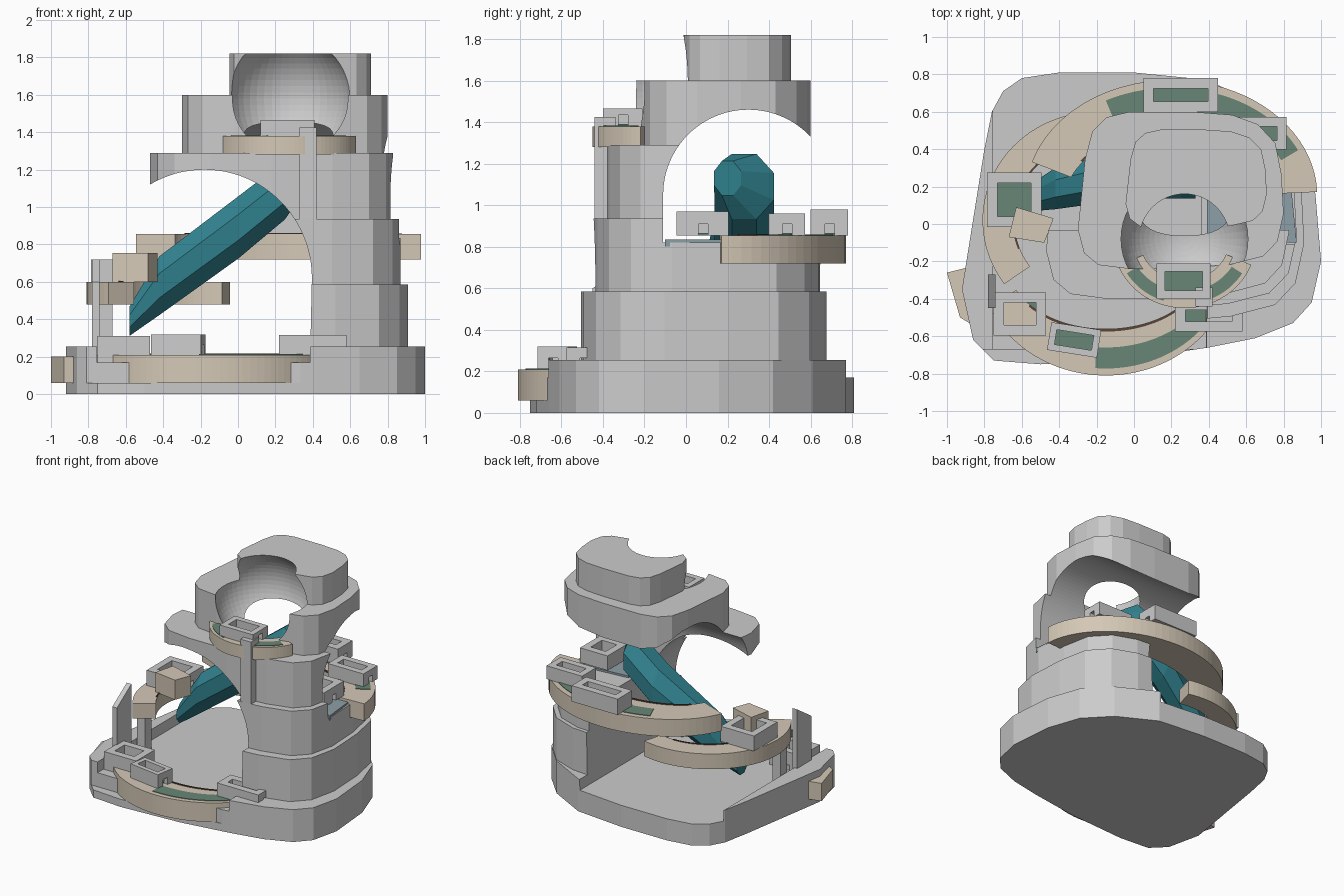
import bpy, bmesh
from math import sin, cos, radians, pi
from mathutils import Matrix

if "Cube" in bpy.data.objects:
    bpy.data.objects.remove(bpy.data.objects["Cube"])


def material(name, rgb):
    m = bpy.data.materials.new(name)
    m.diffuse_color = (*rgb, 1)
    m.use_nodes = True
    m.node_tree.nodes["Principled BSDF"].inputs["Base Color"].default_value = m.diffuse_color
    return m


BEIGE = material("warm_stone", (0.66, 0.58, 0.47))
GREEN = material("planting", (0.14, 0.24, 0.18))
TEAL = material("teal", (0.03, 0.22, 0.27))
GLASS = material("glass", (0.27, 0.35, 0.39))
BROWN = material("trim", (0.1, 0.06, 0.04))


def finish(name, bm, mat=None):
    bmesh.ops.recalc_face_normals(bm, faces=bm.faces)
    me = bpy.data.meshes.new(name)
    bm.to_mesh(me)
    bm.free()
    ob = bpy.data.objects.new(name, me)
    bpy.context.collection.objects.link(ob)
    if mat:
        me.materials.append(mat)
    return ob


def prism(name, pts, lo, hi, axis="z", mat=None):
    """Extrude a 2D outline along an axis."""
    place = {"z": lambda p, h: (p[0], p[1], h),
             "y": lambda p, h: (p[0], h, p[1]),
             "x": lambda p, h: (h, p[0], p[1])}[axis]
    bm = bmesh.new()
    a = [bm.verts.new(place(p, lo)) for p in pts]
    b = [bm.verts.new(place(p, hi)) for p in pts]
    bm.faces.new(a)
    bm.faces.new(b[::-1])
    for i in range(len(pts)):
        j = (i + 1) % len(pts)
        bm.faces.new((a[i], a[j], b[j], b[i]))
    return finish(name, bm, mat)


def box(name, x0, x1, y0, y1, z0, z1, mat=None):
    return prism(name, [(x0, y0), (x1, y0), (x1, y1), (x0, y1)], z0, z1, "z", mat)


def arc(cx, cy, rx, ry, a0, a1, n):
    return [(cx + rx * cos(radians(a0 + (a1 - a0) * i / n)),
             cy + ry * sin(radians(a0 + (a1 - a0) * i / n))) for i in range(n + 1)]


def crescent(name, c, outer, inner, a0, a1, z0, z1, mat=BEIGE):
    pts = arc(*c, *outer, a0, a1, 36) + arc(*c, *inner, a1, a0, 36)
    return prism(name, pts, z0, z1, "z", mat)


# Cavity cutters: arch from front to back, arch from side to side, upper bowl
arch_front = prism("cutter_front_arch", [(0.385, 0.17), *arc(-0.18, 0.62, 0.575, 0.58, 0, 180, 48),
                                         (-0.755, 0.17)], -1.2, 1.2, "y")
arch_side = prism("cutter_side_arch", [(0.9, 0.82), (0.9, 1.05), *arc(0.3, 1.05, 0.41, 0.41, 0, 180, 48),
                                       (-0.11, 0.82)], -1.2, 1.2, "x")
bm = bmesh.new()
bmesh.ops.create_uvsphere(bm, u_segments=48, v_segments=32, radius=0.34,
                          matrix=Matrix.Translation((0.27, -0.08, 1.58)))
bowl = finish("cutter_bowl", bm)
ledge = box("cutter_front_ledge", -1.2, 0.37, -1.2, -0.67, 0.06, 0.5)

# Stacked rock layers sharing one rounded outline, fitted to each bounding box
OUTLINE = [(-0.6, 0.78), (-0.4, 0.81), (0, 0.81), (0.4, 0.77), (0.7, 0.61), (0.88, 0.42), (0.97, 0.16),
           (1.0, -0.2), (0.95, -0.42), (0.85, -0.53), (0.65, -0.61), (0.4, -0.66), (0, -0.72), (-0.5, -0.75),
           (-0.75, -0.73), (-0.86, -0.62), (-0.92, -0.35), (-0.8, 0.4), (-0.76, 0.6), (-0.7, 0.71)]
# squarer outline used by the upper slabs
SLAB = [(-0.72, 0.93), (-0.5, 1), (0.1, 1), (0.5, 0.96), (0.75, 0.84), (0.92, 0.6), (0.98, 0.2), (1, -0.3),
        (0.94, -0.65), (0.8, -0.84), (0.5, -0.94), (0, -1), (-0.5, -1), (-0.8, -0.95), (-0.94, -0.8),
        (-1, -0.5), (-0.93, 0.4), (-0.86, 0.75)]
BASE = [((x - 0.04) / 0.96, (y - 0.03) / 0.78) for x, y in OUTLINE]
LAYERS = [("base", BASE, -0.92, 1.0, -0.75, 0.81, 0, 0.255),
          ("lower_wall", SLAB, -0.65, 0.91, -0.53, 0.69, 0.255, 0.585),
          ("middle_wall", SLAB, -0.6, 0.87, -0.46, 0.66, 0.585, 0.935),
          ("upper_wall", SLAB, -0.47, 0.83, -0.4, 0.63, 0.935, 1.29),
          ("upper_slab", SLAB, -0.3, 0.8, -0.24, 0.6, 1.29, 1.6),
          ("top_slab", SLAB, -0.045, 0.71, -0.025, 0.505, 1.6, 1.82)]
CUTS = {"base": (arch_front, ledge), "lower_wall": (arch_front,),
        "middle_wall": (arch_front, arch_side), "upper_wall": (arch_front, arch_side, bowl),
        "upper_slab": (arch_side, bowl), "top_slab": (bowl,)}
for name, shape, x0, x1, y0, y1, z0, z1 in LAYERS:
    pts = [((x0 + x1) / 2 + x * (x1 - x0) / 2, (y0 + y1) / 2 + y * (y1 - y0) / 2) for x, y in shape]
    ob = prism(name, pts, z0, z1)
    bpy.context.view_layer.objects.active = ob
    for cutter in CUTS[name]:
        mod = ob.modifiers.new("cavity", "BOOLEAN")
        mod.operation = "DIFFERENCE"
        mod.solver = "EXACT"
        mod.object = cutter
        bpy.ops.object.modifier_apply(modifier=mod.name)
for cutter in (arch_front, arch_side, bowl, ledge):
    bpy.data.objects.remove(cutter)

# Curved terraces with planting strips and inner trim
# name, centre, outer radii, inner radii, start, end, bottom, top, planting spans
TERRACES = [
    ("front_terrace", (-0.15, -0.2), (0.68, 0.61), (0.53, 0.36), 205, 330, 0.06, 0.21, [(265, 322)]),
    ("left_terrace", (-0.2, 0.02), (0.61, 0.58), (0.44, 0.42), 75, 216, 0.48, 0.6, [(160, 180)]),
    ("back_terrace", (0.2, 0.15), (0.78, 0.62), (0.56, 0.34), 2, 163, 0.72, 0.855, [(25, 118)]),
    ("upper_terrace", (0.27, -0.08), (0.385, 0.37), (0.24, 0.22), 203, 338, 1.28, 1.38,
     [(212, 252), (288, 328)])]
for name, c, out, inn, a0, a1, z0, z1, spans in TERRACES:
    crescent(name, c, out, inn, a0, a1, z0, z1)
    def mix(t):
        return tuple(i + (o - i) * t for i, o in zip(inn, out))
    for s0, s1 in spans:
        crescent(name + "_planting", c, mix(0.85), mix(0.4), s0, s1, z1 - 0.01, z1 + 0.004, GREEN)
    if name != "upper_terrace":
        crescent(name + "_trim", c, mix(0.06), mix(0.01), a0 + 15, a1 - 15, z1 - 0.01, z1 + 0.006, BROWN)


# Courtyard houses: four walls round a planted court, with a small window in one side
def house(name, cx, cy, w, d, rot, z0, z1, t=0.055):
    parts = [(-w / 2, w / 2, -d / 2, -d / 2 + t, z0, z1, None),
             (-w / 2, w / 2, d / 2 - t, d / 2, z0, z1, None),
             (-w / 2, -w / 2 + t, -d / 2 + t, d / 2 - t, z0, z1, None),
             (w / 2 - t, w / 2, -d / 2 + t, d / 2 - t, z0 + 0.055, z1, None),
             (w / 2 - t, w / 2, -d / 2 + t, -0.02, z0, z0 + 0.055, None),
             (w / 2 - t, w / 2, 0.025, d / 2 - t, z0, z0 + 0.055, None),
             (-w / 2 + t, w / 2 - t, -d / 2 + t, d / 2 - t, z0, z0 + 0.012, GREEN)]
    for i, (x0, x1, y0, y1, b, h, mat) in enumerate(parts):
        ob = box(f"{name}_{'court' if mat else 'wall'}_{i}", x0, x1, y0, y1, b, h, mat)
        ob.rotation_euler.z = radians(rot)
        ob.location = (cx, cy, 0)


house("front_left_house", -0.61, -0.48, 0.28, 0.23, 0, 0.17, 0.31)
house("front_house", -0.32, -0.62, 0.27, 0.15, -9, 0.21, 0.32, 0.035)
house("front_right_house", 0.4, -0.49, 0.36, 0.17, 0, 0.21, 0.315)
house("left_house", -0.64, 0.13, 0.29, 0.29, 0, 0.6, 0.72)
house("back_house", 0.25, 0.69, 0.4, 0.18, 0, 0.855, 0.98)
house("back_right_house", 0.66, 0.485, 0.31, 0.175, 0, 0.855, 0.96, 0.05)
house("right_house", 0.66, 0.08, 0.24, 0.25, 0, 0.855, 0.97)
house("upper_house", 0.265, -0.305, 0.29, 0.19, 0, 1.38, 1.465, 0.045)

# Solid blocks, slivers of wall and post
prism("left_block", [(-0.67, -0.07), (-0.48, -0.1), (-0.43, 0.03), (-0.63, 0.09)], 0.6, 0.755, "z", BEIGE)
prism("side_wedge", [(-1.0, -0.26), (-0.88, -0.23), (-0.88, -0.53), (-0.93, -0.5)], 0.06, 0.2, "z", BEIGE)
prism("standing_wall", [(-0.45, 0.17), (-0.27, 0.17), (-0.27, 0.72), (-0.45, 0.6)], -0.78, -0.74, "x")
box("left_post", -0.74, -0.67, -0.2, -0.12, 0.17, 0.48)
box("front_post", 0.33, 0.42, -0.44, -0.34, 0.935, 1.425)
prism("glass_floor", [(0.39, -0.1), (0.87, -0.1), (0.84, 0.2), (0.39, 0.16)], 0.80, 0.835, "z", GLASS)

# Faceted teal bridge rising through the cavity: x, y, z, half width, half height
STATIONS = [(-0.58, 0.13, 0.39, 0.07, 0.085), (-0.42, 0.19, 0.58, 0.12, 0.17), (0, 0.28, 0.89, 0.155, 0.18),
            (0.25, 0.28, 1.09, 0.155, 0.17), (0.33, 0.2, 1.13, 0.07, 0.09)]
bm = bmesh.new()
rings = [[bm.verts.new((x, y + hy * cos(a), z + hz * sin(a)))
          for a in (pi * k / 4 + pi / 8 for k in range(8))] for x, y, z, hy, hz in STATIONS]
for r, s in zip(rings, rings[1:]):
    for i in range(8):
        j = (i + 1) % 8
        bm.faces.new((r[i], r[j], s[j], s[i]))
bm.faces.new(rings[0])
bm.faces.new(rings[-1][::-1])
finish("teal_bridge", bm, TEAL)
